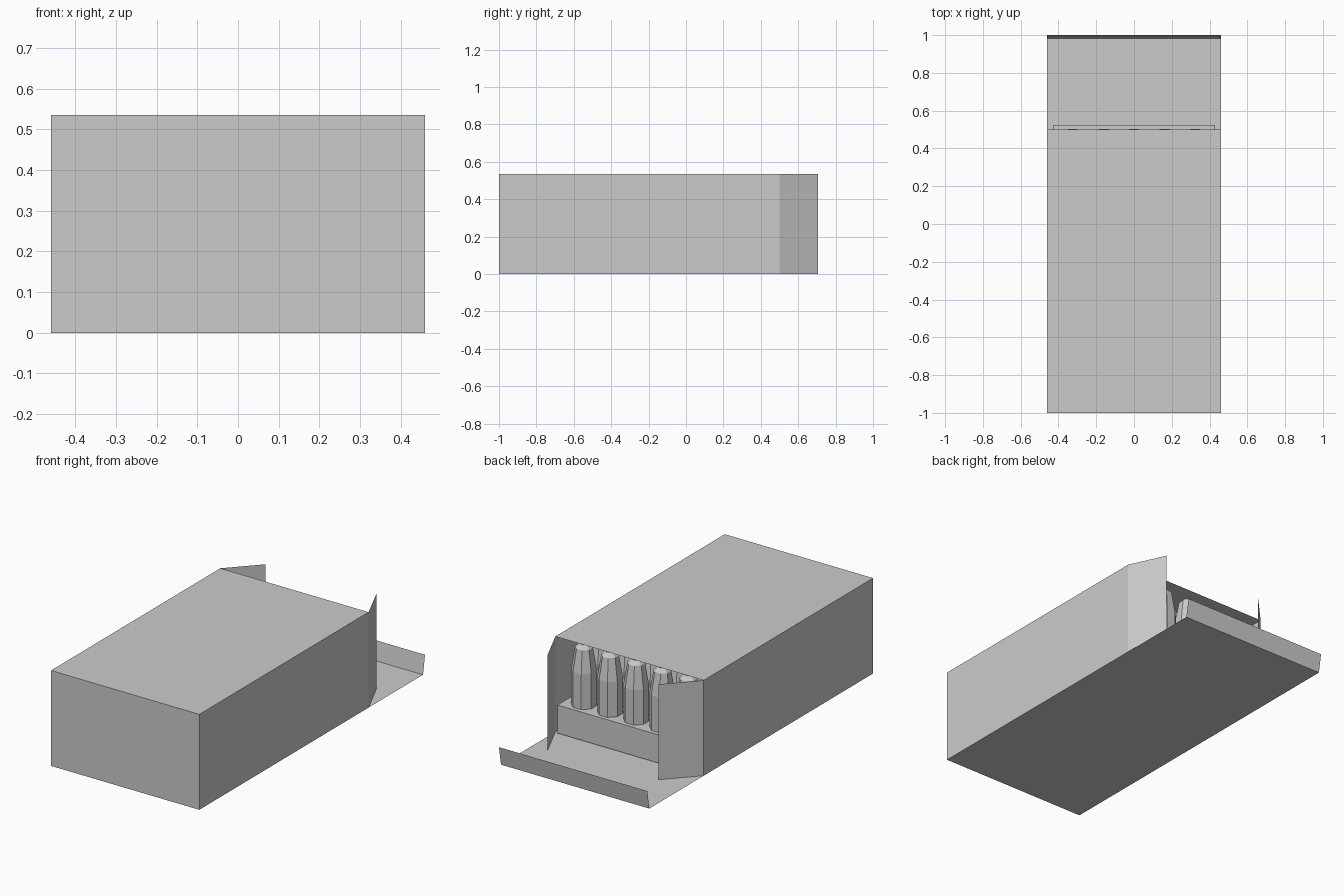
import bpy, bmesh, math

cube = bpy.data.objects.get("Cube")
if cube:
    bpy.data.objects.remove(cube, do_unlink=True)

grey = bpy.data.materials.new("plain grey")
grey.use_nodes = True
colour = (0.6, 0.6, 0.6, 1)
grey.diffuse_color = colour
grey.node_tree.nodes["Principled BSDF"].inputs["Base Color"].default_value = colour

W, H = 0.46, 0.535           # half width and height of the carton
FRONT, MOUTH = -1.0, 0.5     # closed end and open end


def finish(name, bm):
    mesh = bpy.data.meshes.new(name)
    bm.to_mesh(mesh)
    bm.free()
    mesh.materials.append(grey)
    obj = bpy.data.objects.new(name, mesh)
    bpy.context.collection.objects.link(obj)
    return obj


def box(bm, x, y0, y1, z0, z1):
    """Box centred on x = 0 with half width x."""
    made = bmesh.ops.create_cube(bm, size=1)
    for v in made["verts"]:
        v.co = (v.co.x * 2 * x, y0 + (v.co.y + 0.5) * (y1 - y0), z0 + (v.co.z + 0.5) * (z1 - z0))


def card(name, corners):
    """Single sheet of thin card."""
    bm = bmesh.new()
    bm.faces.new([bm.verts.new(c) for c in corners])
    return finish(name, bm)


# Carton sleeve, open at the back
bm = bmesh.new()
box(bm, W, FRONT, MOUTH, 0, H)
bmesh.ops.delete(bm, geom=[f for f in bm.faces if f.normal.y > 0.9], context="FACES")
finish("carton", bm)

# Side flaps, half folded inward by different amounts
for name, side, tip_x, tip_y in (("left_flap", 1, 0.365, 0.705), ("right_flap", -1, 0.3, 0.67)):
    card(name, [(side * W, MOUTH, 0), (side * tip_x, tip_y, 0),
                (side * tip_x, tip_y, H), (side * W, MOUTH, H)])

# Large closing flap lying flat, with its tuck lip bent up
card("closing_flap", [(-W, MOUTH, 0), (W, MOUTH, 0), (W, 0.982, 0), (-W, 0.982, 0)])
card("tuck_lip", [(-W, 0.982, 0), (W, 0.982, 0), (W, 1, 0.105), (-W, 1, 0.105)])

# Tray that slides out slightly
TRAY_TOP = 0.168
bm = bmesh.new()
box(bm, 0.43, -0.975, 0.525, 0.01, TRAY_TOP)
finish("tray", bm)

# Rows of faceted rounds sharing one lathed mesh
SIDES = 8
profile = [(0.067, TRAY_TOP), (0.067, 0.365), (0.046, 0.49), (0.025, 0.512)]
bm = bmesh.new()
rings = []
for r, z in profile:
    angles = [math.tau * (i + 0.5) / SIDES for i in range(SIDES)]
    rings.append([bm.verts.new((r * math.cos(a), r * math.sin(a), z)) for a in angles])
for low, high in zip(rings, rings[1:]):
    for i in range(SIDES):
        j = (i + 1) % SIDES
        bm.faces.new((low[i], low[j], high[j], high[i]))
bm.faces.new(rings[-1])
first = finish("round", bm)
for row in range(10):
    for col in range(5):
        obj = first
        if row or col:
            obj = bpy.data.objects.new("round", first.data)
            bpy.context.collection.objects.link(obj)
        obj.location = ((col - 2) * 0.162, 0.44 - row * 0.148, 0)
